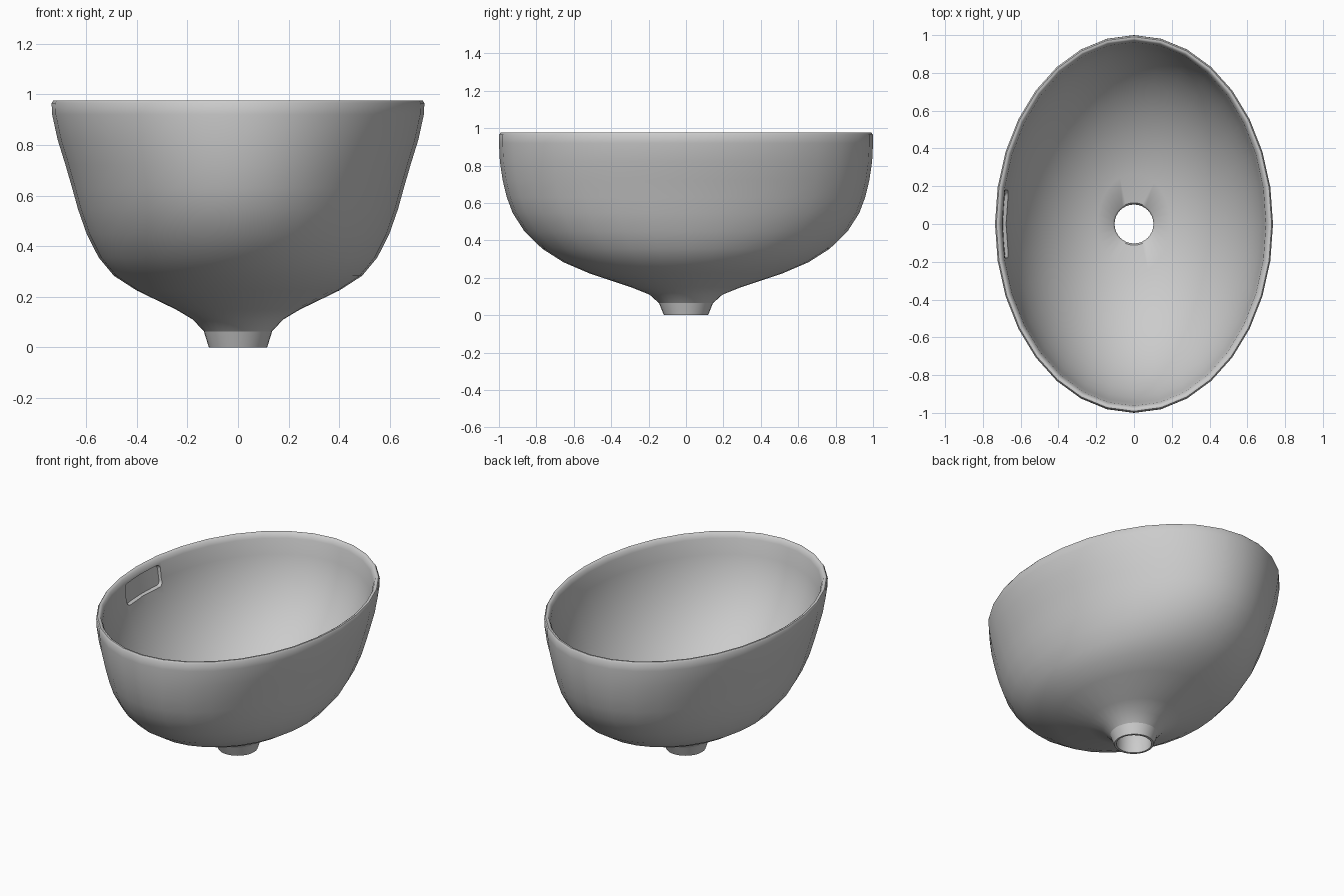
import bpy, bmesh
from math import sin, cos, tau, sqrt, radians
from mathutils import Vector

if "Cube" in bpy.data.objects:
    bpy.data.objects.remove(bpy.data.objects["Cube"])

SEG = 32
NECK_Z = .064
# inner bowl: lower half of an ellipsoid
AX, BY, TOP, DEPTH = .70, .965, 1.0, .81

# profile rings: (radius in x, radius in y, height)
OUTER = [(.115, .118, 0), (.135, .144, NECK_Z), (.178, .195, .11), (.245, .295, .15),
         (.40, .52, .225), (.49, .655, .283), (.55, .768, .355), (.597, .863, .447),
         (.632, .927, .547), (.655, .958, .63), (.681, .98, .72), (.712, .995, .82),
         (.734, 1, .92), (.736, .999, .965), (.729, .991, .976)]
RIM = [(.719, .981, .976), (.709, .973, .970)]
BOWL = [(AX * cos(t), BY * cos(t), TOP - DEPTH * sin(t))
        for t in [radians(a) for a in (4, 11, 18, 25, 32, 39, 46, 53, 60, 67, 74)]]
DRAIN = [(.112, .112, .197), (.103, .103, .185), (.103, .103, 0)]


def make_object(name, bm):
    bmesh.ops.recalc_face_normals(bm, faces=bm.faces)
    mesh = bpy.data.meshes.new(name)
    bm.to_mesh(mesh)
    bm.free()
    obj = bpy.data.objects.new(name, mesh)
    bpy.context.collection.objects.link(obj)
    return obj


# oval basin: closed profile swept around, with an open drain neck
bm = bmesh.new()
rings = [[bm.verts.new((rx * cos(tau * i / SEG), ry * sin(tau * i / SEG), z))
          for i in range(SEG)] for rx, ry, z in OUTER + RIM + BOWL + DRAIN]
for k, ring in enumerate(rings):
    nxt = rings[(k + 1) % len(rings)]
    for i in range(SEG):
        j = (i + 1) % SEG
        bm.faces.new((ring[i], ring[j], nxt[j], nxt[i]))
basin = make_object("basin", bm)

# overflow recess cutter: rounded slab bent to follow the inner wall
bm = bmesh.new()
bmesh.ops.create_cube(bm, size=2)
for v in bm.verts:
    v.co = Vector((v.co.x, v.co.y * .172, v.co.z * .060))
along_x = [e for e in bm.edges if abs(e.verts[0].co.x - e.verts[1].co.x) > 1]
bmesh.ops.bevel(bm, geom=along_x, offset=.026, segments=5, profile=.5, affect='EDGES')
for k in range(-3, 4):
    bmesh.ops.bisect_plane(bm, geom=bm.verts[:] + bm.edges[:] + bm.faces[:],
                           plane_co=(0, k * .045, 0), plane_no=(0, 1, 0))
for v in bm.verts:
    front = v.co.x > 0
    y = v.co.y * (1.1 if front else 1)
    z = .868 + v.co.z * (1.25 if front else 1)
    wall = AX * sqrt(1 - (y / BY) ** 2 - ((TOP - z) / DEPTH) ** 2)
    v.co = Vector((-wall + (.02 if front else -.013), y, z))
cutter = make_object("overflow_cutter", bm)
cutter.hide_render = True

mod = basin.modifiers.new("overflow_recess", 'BOOLEAN')
mod.operation = 'DIFFERENCE'
mod.solver = 'EXACT'
mod.object = cutter
bpy.context.view_layer.objects.active = basin
basin.select_set(True)
cutter.select_set(False)
bpy.ops.object.modifier_apply(modifier=mod.name)
bpy.data.objects.remove(cutter)
bpy.ops.object.shade_smooth_by_angle(angle=.75)

# crisp crease where the neck meets the bowl
verts = basin.data.vertices
for e in basin.data.edges:
    if all(abs(verts[i].co.z - NECK_Z) < .001 for i in e.vertices):
        e.use_edge_sharp = True
